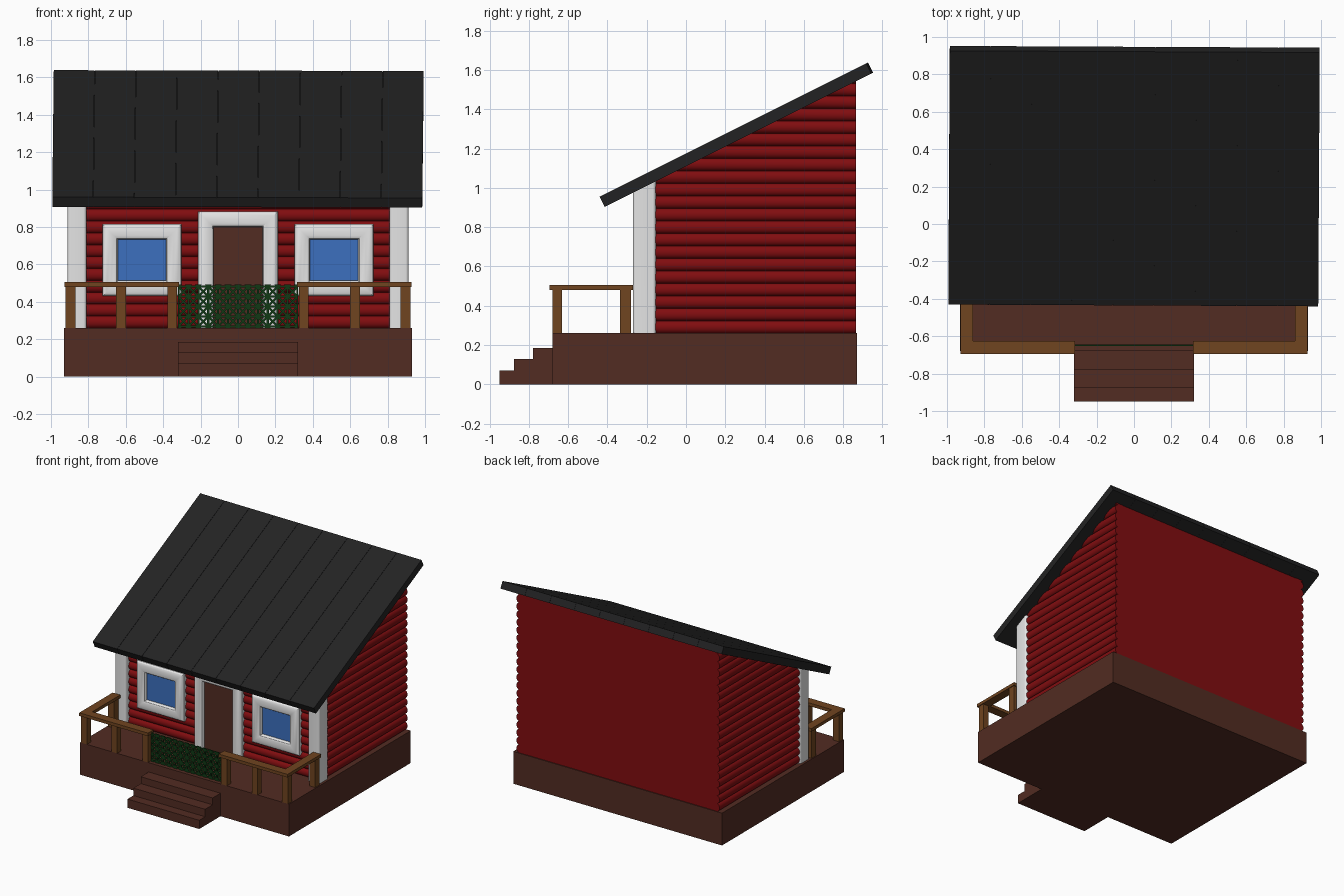
import bpy, bmesh, math
from mathutils import Vector, Matrix

if "Cube" in bpy.data.objects:
    bpy.data.objects.remove(bpy.data.objects["Cube"])

def mat(name, rgb):
    m = bpy.data.materials.new(name)
    m.diffuse_color = (*rgb, 1)
    m.use_nodes = True
    m.node_tree.nodes["Principled BSDF"].inputs["Base Color"].default_value = m.diffuse_color
    return m

RED = mat("red_paint", (0.22, 0.004, 0.005))
WHITE = mat("white_trim", (0.78, 0.78, 0.78))
BROWN = mat("brown_deck", (0.085, 0.025, 0.016))
WOOD = mat("rail_wood", (0.16, 0.058, 0.014))
BLACK = mat("roof_black", (0.0165, 0.0165, 0.0168))
BLUE = mat("window_blue", (0.045, 0.16, 0.52))
GREEN = mat("lattice_green", (0.005, 0.04, 0.007))

SLOPE = math.atan2(0.68, 1.36)
UNDERSIDE = Vector((0, -0.41, 0.907))
UP = Vector((0, -math.sin(SLOPE), math.cos(SLOPE)))
DECK = 0.26

def cut(bm, co, no):
    """Remove everything on the normal side of a plane and cap the cut."""
    r = bmesh.ops.bisect_plane(bm, geom=bm.verts[:] + bm.edges[:] + bm.faces[:],
                               plane_co=co, plane_no=no, clear_outer=True)
    edges = [e for e in r["geom_cut"] if isinstance(e, bmesh.types.BMEdge)]
    if edges:
        bmesh.ops.holes_fill(bm, edges=edges)

def finish(bm, name, material, smooth=False):
    bmesh.ops.recalc_face_normals(bm, faces=bm.faces[:])
    me = bpy.data.meshes.new(name)
    bm.to_mesh(me)
    bm.free()
    ob = bpy.data.objects.new(name, me)
    me.materials.append(material)
    bpy.context.collection.objects.link(ob)
    if smooth:
        bpy.ops.object.select_all(action='DESELECT')
        ob.select_set(True)
        bpy.context.view_layer.objects.active = ob
        bpy.ops.object.shade_smooth_by_angle()
    return ob

def add_box(bm, x0, x1, y0, y1, z0, z1):
    c = Vector((x0 + x1, y0 + y1, z0 + z1)) / 2
    m = Matrix.Translation(c) @ Matrix.Diagonal((x1 - x0, y1 - y0, z1 - z0, 1))
    return bmesh.ops.create_cube(bm, size=1, matrix=m)["verts"]

def box(name, material, *dims):
    bm = bmesh.new()
    add_box(bm, *dims)
    return finish(bm, name, material)

def prism(bm, start, end):
    """Closed prism between two matching loops of points."""
    a = [bm.verts.new(p) for p in start]
    b = [bm.verts.new(p) for p in end]
    n = len(a)
    for i in range(n):
        j = (i + 1) % n
        bm.faces.new((a[i], a[j], b[j], b[i]))
    bm.faces.new(a)
    bm.faces.new(b)

# Foundation and steps
box("foundation", BROWN, -0.93, 0.93, -0.68, 0.87, 0, DECK)
for i, (y, z) in enumerate([(-0.95, 0.07), (-0.875, 0.13), (-0.78, 0.185)]):
    box(f"step_{i + 1}", BROWN, -0.32, 0.32, y, -0.62, 0 if i == 0 else z - 0.06, z)

# Log walls: scalloped profile (outward offset, height) swept along the wall
def log_profile(top, pitch=0.0635, bulge=0.024, depth=0.07, seg=8):
    pts = [(-depth, DECK)]
    for k in range(math.ceil((top - DECK) / pitch)):
        for s in range(seg):
            a = math.pi * s / seg
            pts.append((bulge * (math.sin(a) - 1),
                        DECK + pitch * (k + (1 - math.cos(a)) / 2)))
    pts.append((-depth, pts[-1][1]))
    return pts

for side, label in ((1, "right"), (-1, "left")):
    bm = bmesh.new()
    prof = log_profile(1.62)
    prism(bm, [(side * (0.905 + o), -0.156, z) for o, z in prof],
          [(side * (0.905 + o), 0.865, z) for o, z in prof])
    cut(bm, UNDERSIDE, UP)
    finish(bm, f"{label}_log_wall", RED, True)

bm = bmesh.new()
prof = log_profile(1.1)
prism(bm, [(-0.82, -0.235 - o, z) for o, z in prof],
      [(0.82, -0.235 - o, z) for o, z in prof])
cut(bm, UNDERSIDE, UP)
finish(bm, "front_log_wall", RED, True)

bm = bmesh.new()
add_box(bm, -0.86, 0.86, 0.80, 0.863, DECK, 1.62)
cut(bm, UNDERSIDE, UP)
finish(bm, "back_wall", RED)

# White corner boards with softened vertical edges
for side, label in ((1, "right"), (-1, "left")):
    bm = bmesh.new()
    x = sorted((side * 0.81, side * 0.912))
    add_box(bm, *x, -0.27, -0.153, DECK, 1.15)
    upright = [e for e in bm.edges if abs(e.verts[0].co.z - e.verts[1].co.z) > 0.1]
    bmesh.ops.bevel(bm, geom=upright, offset=0.016, segments=4, profile=0.5, affect='EDGES')
    cut(bm, UNDERSIDE, UP)
    finish(bm, f"{label}_corner_board", WHITE, True)

# Rounded window and door trim: (inset, y) profile mitred around an opening
TRIM = [(0, -0.20), (0, -0.252), (0.008, -0.263), (0.022, -0.269), (0.042, -0.271),
        (0.062, -0.269), (0.076, -0.263), (0.083, -0.252), (0.083, -0.20)]

def trim(name, x0, x1, z0, z1, closed):
    bm = bmesh.new()
    rings = []
    for t, y in TRIM:
        zb = z0 + t if closed else z0
        rings.append([bm.verts.new(p) for p in ((x0 + t, y, zb), (x0 + t, y, z1 - t),
                                                (x1 - t, y, z1 - t), (x1 - t, y, zb))])
    for a, b in zip(rings, rings[1:]):
        for i in range(4 if closed else 3):
            j = (i + 1) % 4
            bm.faces.new((a[i], a[j], b[j], b[i]))
    finish(bm, name, WHITE, True)

for side, label in ((1, "right"), (-1, "left")):
    x0, x1 = sorted((side * 0.303, side * 0.725))
    trim(f"{label}_window_frame", x0, x1, 0.43, 0.815, True)
    box(f"{label}_window_glass", BLUE, x0 + 0.07, x1 - 0.07, -0.239, -0.21, 0.49, 0.75)
trim("door_frame", -0.213, 0.213, DECK, 0.882, False)
box("door", BROWN, -0.14, 0.14, -0.239, -0.21, DECK, 0.81)

# Roof: boards over a thin backing slab, tilted and very slightly askew
bm = bmesh.new()
W, L, T, N = 1.98, 1.517, 0.058, 9
add_box(bm, -W / 2 + 0.002, W / 2 - 0.002, -L / 2 + 0.002, L / 2 - 0.002, -T / 2 + 0.001, T / 2 - 0.004)
for i in range(N):
    x = -W / 2 + i * W / N
    add_box(bm, x + 0.001, x + W / N - 0.001, -L / 2, L / 2, -T / 2, T / 2)
bm.transform(Matrix.Translation((0, 0.256, 1.271)) @ Matrix.Rotation(SLOPE, 4, 'X')
             @ Matrix.Rotation(math.radians(-0.3), 4, 'Z'))
finish(bm, "roof", BLACK)

# Porch railings
for side, label in ((1, "right"), (-1, "left")):
    def rail_box(part, x0, x1, *rest):
        a, b = sorted((side * x0, side * x1))
        box(f"{label}_{part}", WOOD, a, b, *rest)
    rail_box("front_rail", 0.315, 0.928, -0.695, -0.625, 0.48, 0.505)
    rail_box("side_rail", 0.86, 0.928, -0.625, -0.27, 0.48, 0.505)
    for i, x in enumerate((0.325, 0.60, 0.87)):
        rail_box(f"front_rail_post_{i + 1}", x, x + 0.052, -0.68, -0.63, DECK, 0.48)
    rail_box("rear_rail_post", 0.87, 0.922, -0.335, -0.28, DECK, 0.48)

# Green lattice gate: crossed laths trimmed to the opening
bm = bmesh.new()
for angle in (0, 45, 90, 135):
    pitch = 0.053 if angle % 90 == 0 else 0.053 / math.sqrt(2)
    for k in range(-12, 13):
        verts = add_box(bm, -0.6, 0.6, -0.004, 0.004, k * pitch - 0.0055, k * pitch + 0.0055)
        bmesh.ops.transform(bm, verts=verts, matrix=Matrix.Translation((0, -0.648, 0.375))
                            @ Matrix.Rotation(math.radians(angle), 4, 'Y'))
for co, no in (((0.32, 0, 0), (1, 0, 0)), ((-0.32, 0, 0), (-1, 0, 0)),
               ((0, 0, 0.492), (0, 0, 1)), ((0, 0, DECK), (0, 0, -1))):
    cut(bm, Vector(co), Vector(no))
finish(bm, "lattice_gate", GREEN)
